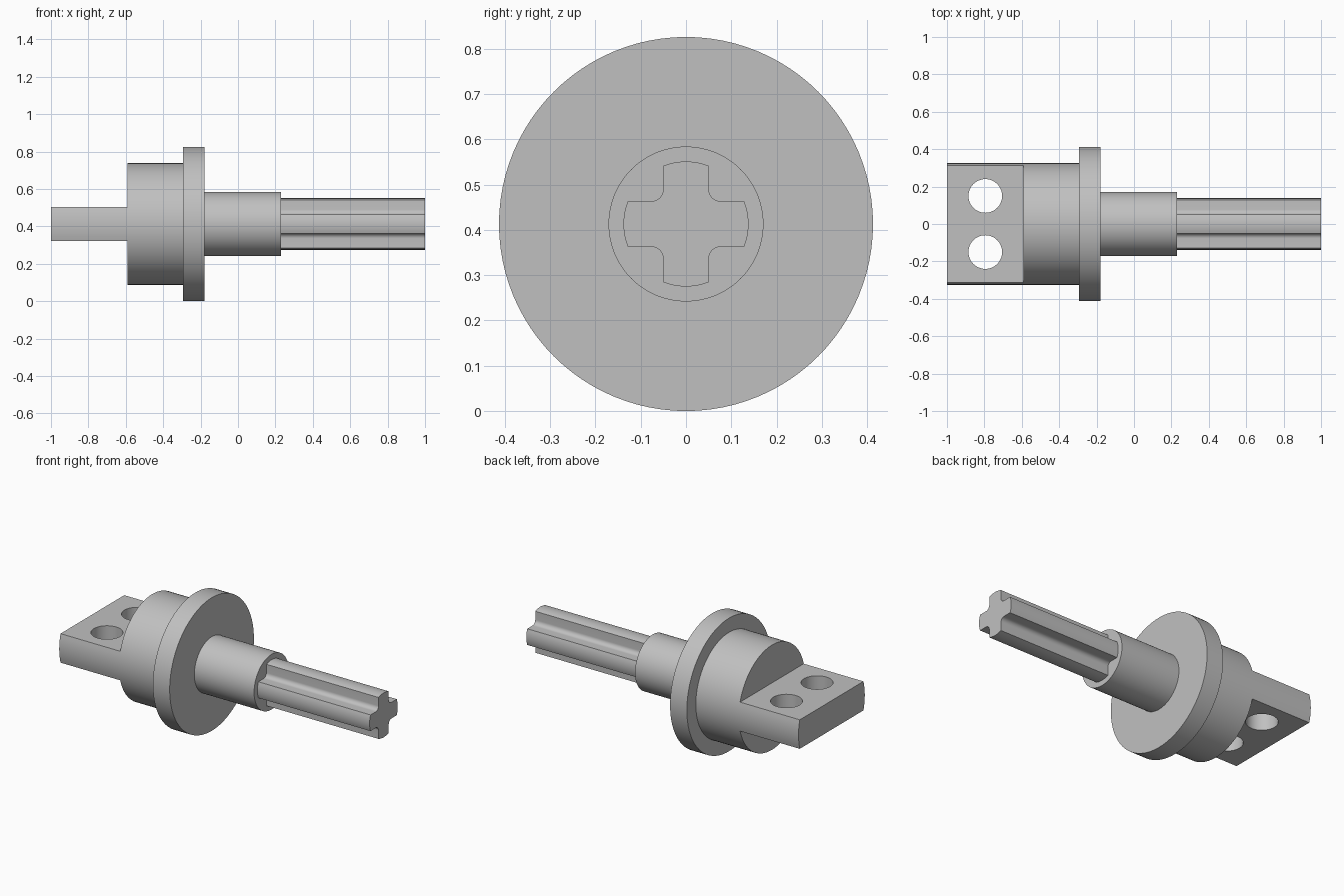
import bpy, bmesh, math
from math import sin, cos, asin, pi, radians
from mathutils import Matrix, Vector

if "Cube" in bpy.data.objects:
    bpy.data.objects.remove(bpy.data.objects["Cube"])

AXIS_Z = 0.413          # height of the shaft axis
BODY_R = 0.325

steel = bpy.data.materials.new("light_grey")
steel.diffuse_color = (0.53, 0.53, 0.53, 1)
steel.use_nodes = True
steel.node_tree.nodes["Principled BSDF"].inputs["Base Color"].default_value = steel.diffuse_color


def finish(name, bm):
    """Turn a bmesh into a named object lying on the shaft axis."""
    bmesh.ops.recalc_face_normals(bm, faces=bm.faces)
    mesh = bpy.data.meshes.new(name)
    bm.to_mesh(mesh)
    bm.free()
    mesh.materials.append(steel)
    obj = bpy.data.objects.new(name, mesh)
    obj.location.z = AXIS_Z
    bpy.context.collection.objects.link(obj)
    return obj


def smooth(obj):
    bpy.ops.object.select_all(action='DESELECT')
    obj.select_set(True)
    bpy.context.view_layer.objects.active = obj
    bpy.ops.object.shade_smooth_by_angle(angle=radians(30))


def arc(cy, cz, r, a0, a1, n):
    return [(cy + r * cos(a0 + (a1 - a0) * i / n),
             cz + r * sin(a0 + (a1 - a0) * i / n)) for i in range(n + 1)]


def extrude(name, outline, x0, x1):
    """Extrude a (y, z) outline along x."""
    bm = bmesh.new()
    face = bm.faces.new([bm.verts.new((x0, y, z)) for y, z in outline])
    new = bmesh.ops.extrude_face_region(bm, geom=[face], use_keep_orig=True)
    moved = [v for v in new["geom"] if isinstance(v, bmesh.types.BMVert)]
    bmesh.ops.translate(bm, verts=moved, vec=(x1 - x0, 0, 0))
    return finish(name, bm)


def lathe(name, profile, steps):
    """Spin an (x, radius) profile around the x axis."""
    bm = bmesh.new()
    verts = [bm.verts.new((x, 0, r)) for x, r in profile]
    edges = [bm.edges.new(p) for p in zip(verts, verts[1:])]
    bmesh.ops.spin(bm, geom=verts + edges, cent=(0, 0, 0), axis=(1, 0, 0),
                   angle=2 * pi, steps=steps, use_duplicate=False)
    bmesh.ops.remove_doubles(bm, verts=bm.verts, dist=1e-5)
    return finish(name, bm)


# Stepped hub: body, flange and sleeve
hub = lathe("hub", [(-0.59, 0), (-0.59, BODY_R), (-0.295, BODY_R),
                    (-0.295, 0.413), (-0.18, 0.413), (-0.18, 0.171),
                    (0.23, 0.171), (0.23, 0)], 96)
smooth(hub)

# Cross-shaped shaft: one filleted quarter repeated four times
SHAFT_R, HALF, FILLET = 0.138, 0.05, 0.027
tip = asin(HALF / SHAFT_R)
quarter = arc(0, 0, SHAFT_R, -tip, tip, 8)
quarter += arc(HALF + FILLET, HALF + FILLET, FILLET, -pi / 2, -pi, 8)
outline = []
for k in range(4):
    turn = Matrix.Rotation(k * pi / 2, 2)
    outline += [tuple(turn @ Vector(p)) for p in quarter]
smooth(extrude("cross_shaft", outline, 0.22, 1.0))

# Flat mounting tongue with rounded sides
side = asin(0.09 / BODY_R)
tongue = extrude("mounting_tongue",
                 arc(0, 0, BODY_R, -side, side, 8)
                 + arc(0, 0, BODY_R, pi - side, pi + side, 8), -1.0, -0.585)

# Two bolt holes through the tongue
for y in (-0.15, 0.15):
    bm = bmesh.new()
    bmesh.ops.create_cone(bm, cap_ends=True, segments=48, radius1=0.09,
                          radius2=0.09, depth=0.6,
                          matrix=Matrix.Translation((-0.795, y, 0)))
    cutter = finish("hole_cutter", bm)
    cutter.hide_render = True
    bpy.context.view_layer.objects.active = tongue
    cut = tongue.modifiers.new("bolt_hole", 'BOOLEAN')
    cut.operation, cut.solver, cut.object = 'DIFFERENCE', 'EXACT', cutter
    bpy.ops.object.modifier_apply(modifier=cut.name)
    bpy.data.objects.remove(cutter)
smooth(tongue)
